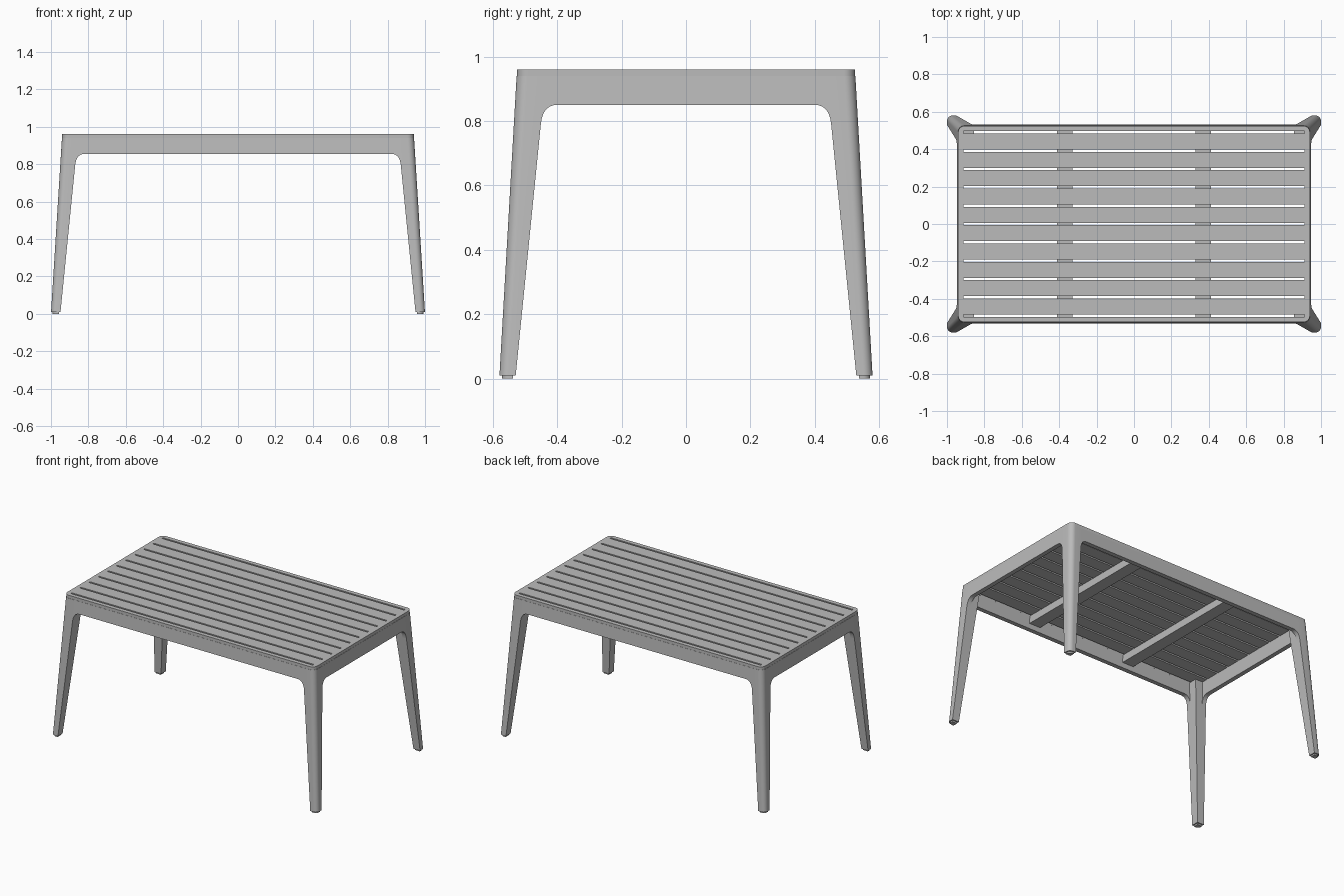
import bpy, bmesh
from math import sin, cos, pi, radians

if "Cube" in bpy.data.objects:
    bpy.data.objects.remove(bpy.data.objects["Cube"])

TOP, SEAT = 0.96, 0.94          # table surface and underside of the top panel
WALL = 0.03                     # apron thickness

grey = bpy.data.materials.new("light grey")
grey.use_nodes = True
grey.diffuse_color = (0.5, 0.5, 0.5, 1)
grey.node_tree.nodes["Principled BSDF"].inputs["Base Color"].default_value = (0.5, 0.5, 0.5, 1)


# Outer and inner leg lines, leaning outwards towards the floor
def outer_x(z): return 1.0 - 0.0625 * z
def outer_y(z): return 0.58 - 0.0573 * z
def inner_x(z): return 0.95 - 0.1 * z
def inner_y(z): return 0.53 - 0.1 * z


def finish(name, bm):
    bmesh.ops.recalc_face_normals(bm, faces=bm.faces)
    mesh = bpy.data.meshes.new(name)
    bm.to_mesh(mesh)
    bm.free()
    add_object(name, mesh)


def add_object(name, mesh):
    obj = bpy.data.objects.new(name, mesh)
    bpy.context.collection.objects.link(obj)
    mesh.materials.clear()
    mesh.materials.append(grey)
    bpy.ops.object.select_all(action='DESELECT')
    obj.select_set(True)
    bpy.context.view_layer.objects.active = obj
    bpy.ops.object.shade_smooth_by_angle(angle=radians(35))


def loft(name, ring_a, ring_b):
    """Closed prism between two matching rings of points."""
    bm = bmesh.new()
    a = [bm.verts.new(p) for p in ring_a]
    b = [bm.verts.new(p) for p in ring_b]
    bm.faces.new(a)
    bm.faces.new(b)
    for i in range(len(a)):
        j = (i + 1) % len(a)
        bm.faces.new((a[i], a[j], b[j], b[i]))
    finish(name, bm)


def arc(cx, cy, r, start, steps=8):
    return [(cx + r * cos(start + pi / 2 * i / steps),
             cy + r * sin(start + pi / 2 * i / steps)) for i in range(steps + 1)]


def leg_ring(z, r, sx, sy, inset=0.0, level=None):
    """Square section with a rounded outer corner."""
    x0, x1 = inner_x(z) + inset, outer_x(z) - inset
    y0, y1 = inner_y(z) + inset, outer_y(z) - inset
    pts = [(x0, y0), (x1, y0)] + arc(x1 - r, y1 - r, r, 0) + [(x0, y1)]
    h = z if level is None else level
    return [(sx * x, sy * y, h) for x, y in pts]


# Legs and feet
for sy, end in ((-1, "front"), (1, "back")):
    for sx, side in ((1, "left"), (-1, "right")):
        loft(f"{end}_{side}_leg", leg_ring(0.01, 0.028, sx, sy),
             leg_ring(SEAT, 0.035, sx, sy))
        loft(f"{end}_{side}_foot", leg_ring(0.01, 0.022, sx, sy, 0.008, 0.0),
             leg_ring(0.01, 0.022, sx, sy, 0.008))


def rail_profile(inner, bottom, steps=8):
    """Apron outline with rounded transitions into the legs."""
    p0 = (inner(bottom - 0.06), bottom - 0.06)
    p1 = (inner(bottom), bottom)
    p2 = (inner(bottom) - 0.045, bottom)
    half = [(inner(SEAT), SEAT)]
    for i in range(steps + 1):
        t = i / steps
        half.append(tuple((1 - t) ** 2 * a + 2 * t * (1 - t) * b + t * t * c
                          for a, b, c in zip(p0, p1, p2)))
    return half + [(-u, z) for u, z in reversed(half)]


# Aprons
long_rail = rail_profile(inner_x, 0.855)
short_rail = rail_profile(inner_y, 0.85)
for s, name in ((-1, "front_apron"), (1, "back_apron")):
    loft(name, [(u, s * outer_y(z), z) for u, z in long_rail],
         [(u, s * (outer_y(z) - WALL), z) for u, z in long_rail])
for s, name in ((1, "left_apron"), (-1, "right_apron")):
    loft(name, [(s * outer_x(z), u, z) for u, z in short_rail],
         [(s * (outer_x(z) - WALL), u, z) for u, z in short_rail])

# Cross bars under the slats
for x, name in ((-0.37, "right_cross_bar"), (0.37, "left_cross_bar")):
    ring = [(x - 0.042, 0.89), (x + 0.042, 0.89), (x + 0.042, SEAT), (x - 0.042, SEAT)]
    loft(name, [(u, -0.5, z) for u, z in ring], [(u, 0.5, z) for u, z in ring])

# Slatted top: rounded panel with eleven long slots
curve = bpy.data.curves.new("slatted_top_outline", 'CURVE')
curve.dimensions = '2D'
curve.fill_mode = 'BOTH'
curve.extrude = (TOP - SEAT) / 2


def add_outline(points):
    spline = curve.splines.new('POLY')
    spline.points.add(len(points) - 1)
    for p, (x, y) in zip(spline.points, points):
        p.co = (x, y, 0, 1)
    spline.use_cyclic_u = True


X, Y, R = outer_x(TOP), outer_y(TOP), 0.035
add_outline(arc(X - R, Y - R, R, 0) + arc(R - X, Y - R, R, pi / 2)
            + arc(R - X, R - Y, R, pi) + arc(X - R, R - Y, R, 1.5 * pi))
for i in range(-5, 6):
    y, w = 0.098 * i, 0.006
    add_outline([(-0.911, y - w), (0.911, y - w), (0.911, y + w), (-0.911, y + w)])

outline = bpy.data.objects.new("slatted_top_outline", curve)
bpy.context.collection.objects.link(outline)
bpy.context.view_layer.update()
graph = bpy.context.evaluated_depsgraph_get()
panel = bpy.data.meshes.new_from_object(outline.evaluated_get(graph))
bpy.data.objects.remove(outline)
bm = bmesh.new()
bm.from_mesh(panel)
bmesh.ops.remove_doubles(bm, verts=bm.verts, dist=0.0001)
bmesh.ops.translate(bm, verts=bm.verts, vec=(0, 0, (TOP + SEAT) / 2))
finish("slatted_top", bm)
